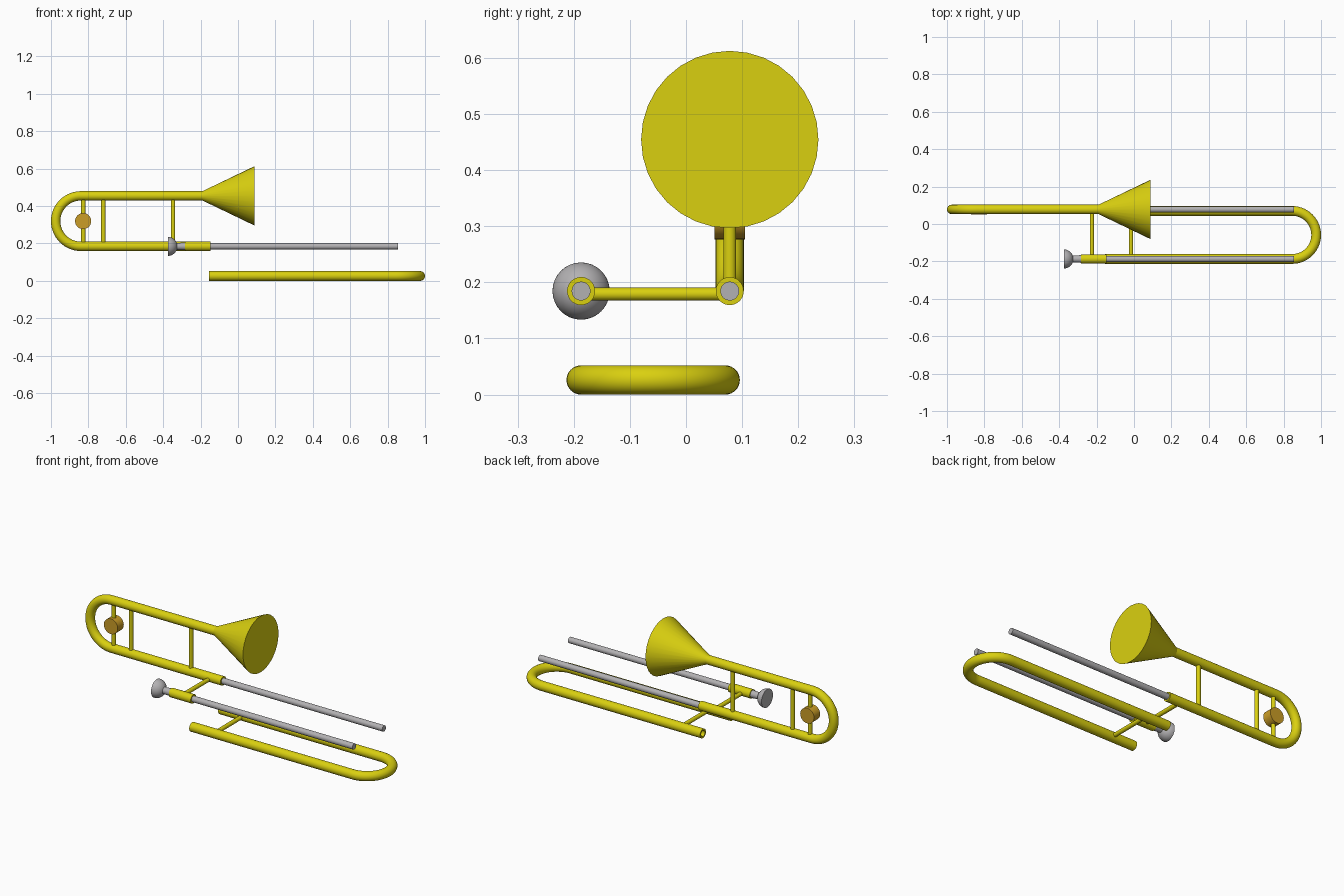
import bpy, bmesh, math
from mathutils import Vector

if "Cube" in bpy.data.objects:
    bpy.data.objects.remove(bpy.data.objects["Cube"])


def material(name, rgb):
    m = bpy.data.materials.new(name)
    m.diffuse_color = (*rgb, 1)
    m.use_nodes = True
    m.node_tree.nodes["Principled BSDF"].inputs["Base Color"].default_value = m.diffuse_color
    return m


BRASS = material("yellow_brass", (0.70, 0.63, 0.005))
STEEL = material("silver_metal", (0.45, 0.44, 0.45))
BRONZE = material("orange_bronze", (0.60, 0.34, 0.02))


def sweep(name, path, profile, mat, flat=None, sides=32):
    """Rings of given radii along a path; 'profile' is a list of (path index, radius).
    'flat' is the normal of the plane the path lies in."""
    pts = [Vector(p) for p in path]
    flat = Vector(flat) if flat else (pts[-1] - pts[0]).orthogonal().normalized()
    bm = bmesh.new()
    rings = []
    for i, r in profile:
        t = (pts[min(i + 1, len(pts) - 1)] - pts[max(i - 1, 0)]).normalized()
        side = flat.cross(t).normalized()
        rings.append([bm.verts.new(pts[i] + r * (math.cos(a) * flat + math.sin(a) * side))
                      for a in (2 * math.pi * k / sides for k in range(sides))])
    closed = len(profile) > 2 and profile[0] == profile[-1]
    if closed:
        for v in rings.pop():
            bm.verts.remove(v)
        rings.append(rings[0])
    for a, b in zip(rings, rings[1:]):
        for k in range(sides):
            n = (k + 1) % sides
            bm.faces.new((a[k], a[n], b[n], b[k]))
    if not closed:
        bm.faces.new(rings[0])
        bm.faces.new(rings[-1])
    bmesh.ops.recalc_face_normals(bm, faces=bm.faces)
    me = bpy.data.meshes.new(name)
    bm.to_mesh(me)
    bm.free()
    me.materials.append(mat)
    ob = bpy.data.objects.new(name, me)
    bpy.context.collection.objects.link(ob)
    bpy.ops.object.select_all(action='DESELECT')
    ob.select_set(True)
    bpy.context.view_layer.objects.active = ob
    bpy.ops.object.shade_smooth_by_angle(angle=math.radians(35))
    return ob


def rod(name, a, b, r, mat):
    return sweep(name, [a, b], [(0, r), (1, r)], mat)


def lathe_x(name, y, z, shape, mat):
    """Turned part along x from (x, radius) pairs."""
    # spread path points evenly in direction so each ring faces along x
    path = [(x, y, z) for x, r in shape]
    return sweep(name, path, [(i, r) for i, (x, r) in enumerate(shape)], mat, (0, 0, 1))


BELL_Y, MOUTH_Y = 0.078, -0.187
TOP_Z, LOW_Z, SLIDE_Z = 0.4545, 0.1845, 0.026
TUBE, ROD, BRACE = 0.025, 0.0168, 0.0115
STEPS = 28

# bell tube with its rear bend
R, cz = (TOP_Z - LOW_Z) / 2, (TOP_Z + LOW_Z) / 2
path = [(-0.15, BELL_Y, TOP_Z)]
path += [(-0.84 - R * math.sin(a), BELL_Y, cz + R * math.cos(a))
         for a in (math.pi * k / STEPS for k in range(STEPS + 1))]
path += [(-0.147, BELL_Y, LOW_Z)]
sweep("bell_tube", path, [(i, TUBE) for i in range(len(path))], BRASS, (0, 1, 0))

# bell cone
lathe_x("bell", BELL_Y, TOP_Z, [(-0.19, TUBE), (0.087, 0.158)], BRASS)

# upright braces and tuning weight
for i, x in enumerate((-0.827, -0.72, -0.347)):
    rod(f"bell_brace_{i + 1}", (x, BELL_Y, LOW_Z), (x, BELL_Y, TOP_Z), BRACE, BRASS)
rod("balance_weight", (-0.828, BELL_Y - 0.027, cz), (-0.828, BELL_Y + 0.027, cz), 0.043, BRONZE)

# mouthpiece socket and mouthpiece
rod("mouthpiece_socket", (-0.283, MOUTH_Y, LOW_Z), (-0.147, MOUTH_Y, LOW_Z), TUBE, BRASS)
cup = [(-0.375 + 0.051 * math.sin(a), 0.051 * math.cos(a))
       for a in (math.radians(69) * k / 10 for k in range(11))]
lathe_x("mouthpiece", MOUTH_Y, LOW_Z, cup + [(-0.27, 0.021)], STEEL)

# inner slide rods
for name, y in (("inner_slide_back", BELL_Y), ("inner_slide_front", MOUTH_Y)):
    rod(name, (-0.2, y, LOW_Z), (0.855, y, LOW_Z), ROD, STEEL)

# hollow outer slide
r, cy = 0.1285, -0.0585
path = [(-0.155, cy + r, SLIDE_Z)]
path += [(0.8455 + r * math.sin(a), cy + r * math.cos(a), SLIDE_Z)
         for a in (math.pi * k / STEPS for k in range(STEPS + 1))]
path += [(-0.155, cy - r, SLIDE_Z)]
n = len(path)
outer = [(i, 0.026) for i in range(n)]
inner = [(i, ROD) for i in reversed(range(n))]
sweep("outer_slide", path, outer + inner + outer[:1], BRASS, (0, 0, 1))

# cross braces
rod("upper_cross_brace", (-0.225, MOUTH_Y, 0.179), (-0.225, BELL_Y, 0.179), BRACE, BRASS)
rod("slide_cross_brace", (-0.016, cy - r + 0.02, SLIDE_Z), (-0.016, cy + r - 0.02, SLIDE_Z), BRACE, BRASS)
